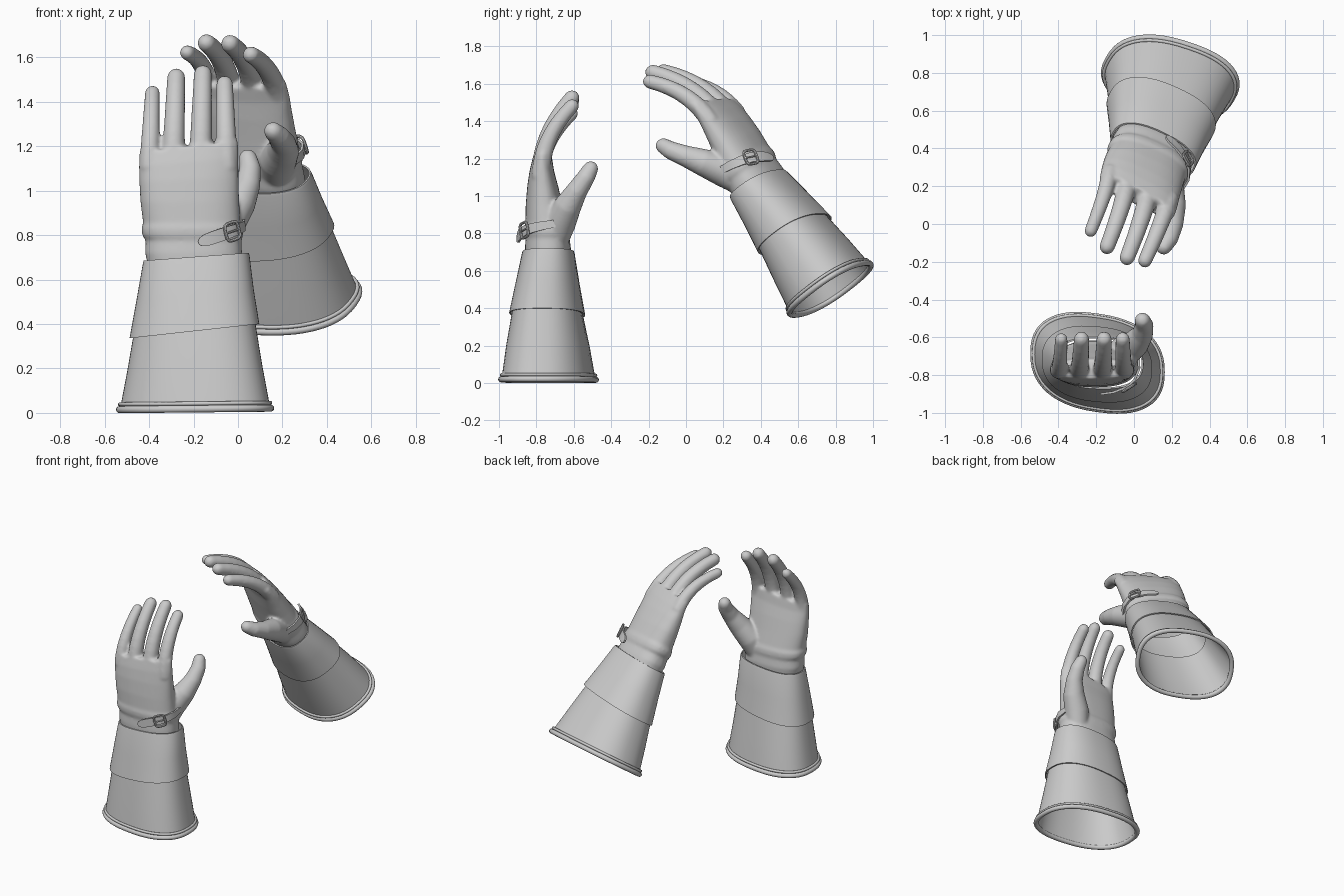
import bpy, bmesh, math
from mathutils import Vector, Matrix

if "Cube" in bpy.data.objects:
    bpy.data.objects.remove(bpy.data.objects["Cube"])

parts = []


def section(z, cx, cy, a, b, tilt=0.0, shear=0.0, n=2.4, count=56):
    """Superellipse outline around the arm, optionally tilted and sheared."""
    pts = []
    for i in range(count):
        t = 2 * math.pi * i / count
        c, s = math.cos(t), math.sin(t)
        x = a * math.copysign(abs(c) ** (2 / n), c)
        y = b * math.copysign(abs(s) ** (2 / n), s) + shear * x
        pts.append(Vector((cx + x, cy + y, z + tilt * x)))
    return pts


def loft(rings, cyclic=False):
    """Skin a list of equal rings; open lofts get capped ends."""
    bm = bmesh.new()
    vs = [[bm.verts.new(p) for p in r] for r in rings]
    n = len(vs[0])
    for k in range(len(vs) if cyclic else len(vs) - 1):
        lo, hi = vs[k], vs[(k + 1) % len(vs)]
        for i in range(n):
            j = (i + 1) % n
            bm.faces.new((lo[i], lo[j], hi[j], hi[i]))
    if not cyclic:
        bm.faces.new(vs[0][::-1])
        bm.faces.new(vs[-1])
    bmesh.ops.recalc_face_normals(bm, faces=bm.faces)
    return bm


def finger_rings(path, radii, count=20):
    """Round tube along a path with a rounded tip."""
    path = [Vector(p) for p in path]
    radii = list(radii)
    d, p, r = (path[-1] - path[-2]).normalized(), path[-1], radii[-1]
    for ang in (25, 50, 70, 84):
        path.append(p + d * r * math.sin(math.radians(ang)))
        radii.append(r * math.cos(math.radians(ang)))
    rings = []
    for i, p in enumerate(path):
        d = (path[min(i + 1, len(path) - 1)] - path[max(i - 1, 0)]).normalized()
        u = Vector((1, 0, 0))
        u = (u - d * u.dot(d)).normalized()
        v = d.cross(u)
        rings.append([p + radii[i] * (u * math.cos(t) + v * math.sin(t))
                      for t in (2 * math.pi * k / count for k in range(count))])
    return rings


def add_part(name, bm):
    me = bpy.data.meshes.new(name)
    bm.to_mesh(me)
    bm.free()
    parts.append((name, me))


# Hand: palm loft, four fingers and thumb fused into one smooth skin
palm = [(.62, -.19, -.74, .205, .118), (.72, -.20, -.738, .218, .123),
        (.775, -.20, -.740, .215, .117), (.80, -.204, -.742, .227, .122),
        (.83, -.206, -.744, .228, .121), (.855, -.208, -.747, .219, .112),
        (.95, -.217, -.758, .222, .099), (1.05, -.221, -.766, .223, .083, .04),
        (1.13, -.222, -.771, .224, .066, .08), (1.20, -.222, -.768, .222, .052, .12)]
pieces = [loft([section(*s) for s in palm])]

# name order: little, ring, middle, index -> root x, tip x, tip z, root r, tip r
fingers = [(-.400, -.385, 1.44, .046, .034), (-.293, -.278, 1.51, .053, .041),
           (-.170, -.158, 1.525, .054, .041), (-.051, -.060, 1.48, .051, .038)]
for x0, x1, z1, r0, r1 in fingers:
    ts = [i / 8 for i in range(9)]
    path = [(x0 + (x1 - x0) * t, -.775 + .165 * t ** 2.2, 1.1 + (z1 - 1.1) * t) for t in ts]
    pieces.append(loft(finger_rings(path, [r0 + (r1 - r0) * t for t in ts])))

thumb = [(-.085, -.705, .76), (-.048, -.672, .86), (.010, -.630, .95),
         (.045, -.582, 1.03), (.055, -.535, 1.10), (.045, -.510, 1.145)]
pieces.append(loft(finger_rings(thumb, [.075, .085, .073, .057, .049, .042])))

joined = bmesh.new()
for piece in pieces:
    tmp = bpy.data.meshes.new("piece")
    piece.to_mesh(tmp)
    piece.free()
    joined.from_mesh(tmp)
    bpy.data.meshes.remove(tmp)
raw = bpy.data.meshes.new("hand_raw")
joined.to_mesh(raw)
joined.free()
helper = bpy.data.objects.new("hand_helper", raw)
bpy.context.collection.objects.link(helper)
rm = helper.modifiers.new("fuse", 'REMESH')
rm.mode = 'VOXEL'
rm.voxel_size = .009
sm = helper.modifiers.new("soften", 'SMOOTH')
sm.factor = .5
sm.iterations = 7
bpy.context.view_layer.update()
dg = bpy.context.evaluated_depsgraph_get()
skin = bpy.data.meshes.new_from_object(helper.evaluated_get(dg))
bpy.data.objects.remove(helper)

# Open the hand at the wrist, inside the cuff
bm = bmesh.new()
bm.from_mesh(skin)
bmesh.ops.delete(bm, geom=[f for f in bm.faces if f.calc_center_median().z < .645], context='FACES')
add_part("hand", bm)

# Gauntlet cuffs: outer wall up, inner wall back down
WALL = .008


def cuff(name, profile):
    outer = [section(*s) for s in profile]
    inner = [section(z, cx, cy, a - WALL, b - WALL, *rest)
             for z, cx, cy, a, b, *rest in reversed(profile)]
    add_part(name, loft(outer + inner, cyclic=True))


cuff("lower_cuff", [(.02, -.193, -.735, .338, .243, .01, -.14),
                    (.20, -.195, -.738, .304, .217, .05, -.12),
                    (.45, -.196, -.742, .262, .172, .11, -.08)])
cuff("upper_cuff", [(.368, -.196, -.742, .292, .200, .11, -.09),
                    (.53, -.193, -.740, .264, .170, .09, -.06),
                    (.69, -.188, -.736, .240, .141, .075, -.03),
                    (.703, -.188, -.736, .236, .137, .075, -.03)])

# Rolled bead and piping around the cuff opening
for name, r, grow, zc in (("cuff_rim", .016, .002, .018), ("cuff_piping", .009, 0, .042)):
    rings = []
    for k in range(12):
        t = 2 * math.pi * k / 12
        off = grow + r * math.cos(t)
        rings.append(section(zc + r * math.sin(t), -.193, -.735, .338 + off, .243 + off, .01, -.14))
    add_part(name, loft(rings, cyclic=True))

# Wrist strap with a loose rounded end
pts = [Vector(p) for p in ((-.178, -.900, .764), (-.168, -.899, .768), (-.145, -.896, .777),
                           (-.10, -.888, .793), (-.03, -.858, .817), (.005, -.822, .829),
                           (.027, -.765, .842), (.024, -.70, .852))]
half_widths = [.008, .019, .027, .029, .027, .025, .023, .020]
rings = []
for i, p in enumerate(pts):
    T = (pts[min(i + 1, len(pts) - 1)] - pts[max(i - 1, 0)]).normalized()
    N = T.cross(Vector((0, 0, 1))).normalized()
    S = N.cross(T)
    w, h = half_widths[i], .006
    rings.append([p + S * w + N * h, p - S * w + N * h, p - S * w - N * h, p + S * w - N * h])
    if i == 4:
        frame = (p + N * .009, T, S, N)
add_part("wrist_strap", loft(rings))

# Buckle frame and its prong
c, T, S, N = frame
rings = []
for k in range(32):
    t = 2 * math.pi * k / 32
    co, si = math.cos(t), math.sin(t)
    d = T * math.copysign(abs(co) ** .5, co) * .036 + S * math.copysign(abs(si) ** .5, si) * .040
    out = d.normalized()
    rings.append([c + d + .008 * (out * math.cos(q) + N * math.sin(q))
                  for q in (2 * math.pi * j / 8 for j in range(8))])
add_part("buckle_frame", loft(rings, cyclic=True))
rings = [[c + T * e + N * .004 + .005 * (S * math.cos(q) + N * math.sin(q))
          for q in (2 * math.pi * j / 8 for j in range(8))] for e in (-.038, .036)]
add_part("buckle_prong", loft(rings))

# Second glove: mirrored, then tilted into its pose
axes = Matrix(((.900, .4125, -.138), (-.415, .7176, -.560), (-.130, .5614, .818))).to_4x4()
pose = (Matrix.Translation((.19, .77, .505)) @ axes @ Matrix.Diagonal((1, -1, 1, 1))
        @ Matrix.Translation((.195, .735, -.02)))

for name, me in parts:
    me.shade_smooth()
    me.set_sharp_from_angle(angle=math.radians(40))
    twin = me.copy()
    twin.transform(pose)
    twin.flip_normals()
    for side, data in (("left", me), ("right", twin)):
        data.name = f"{side}_{name}"
        bpy.context.collection.objects.link(bpy.data.objects.new(f"{side}_{name}", data))
